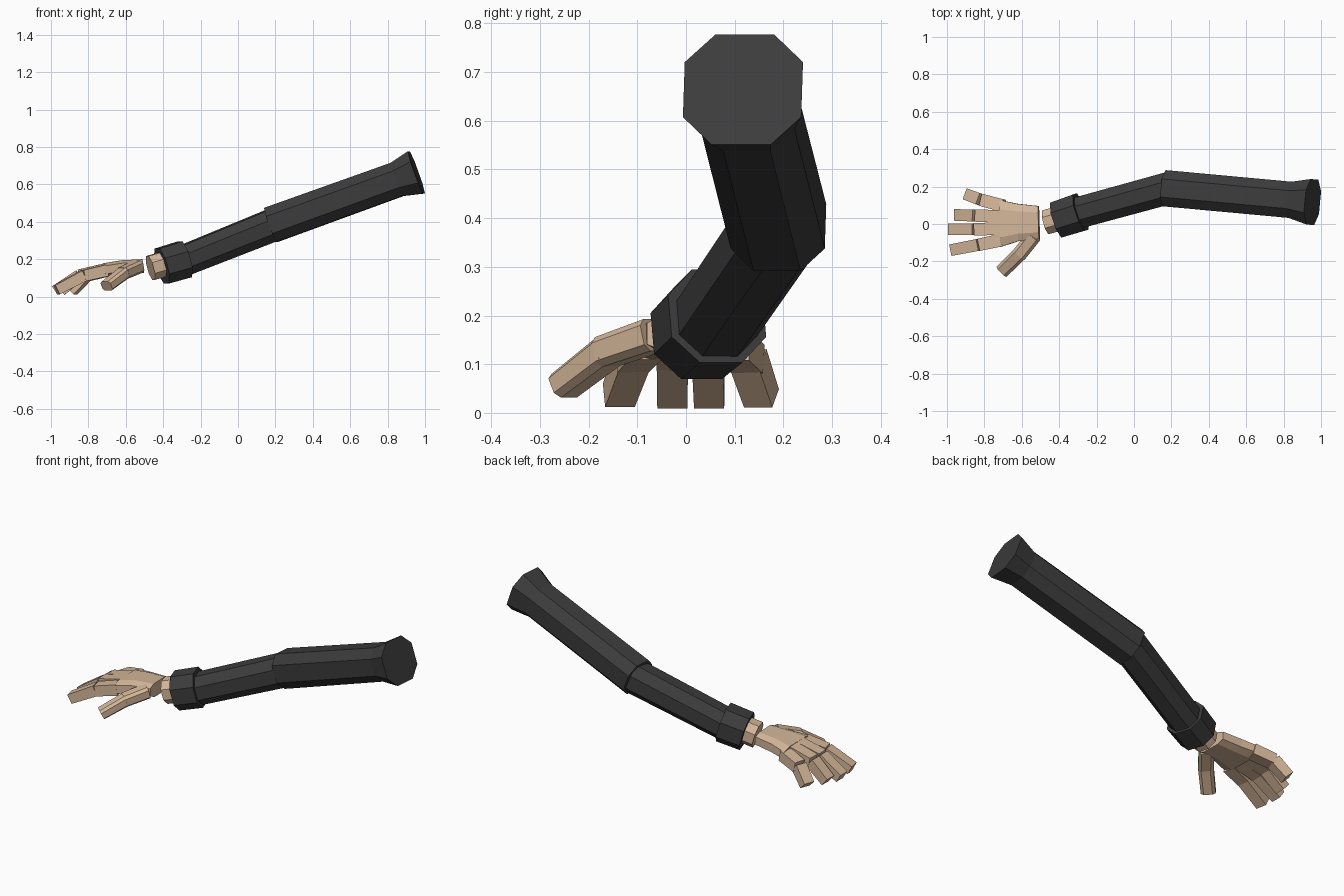
import bpy
import bmesh
from mathutils import Vector

if "Cube" in bpy.data.objects:
    bpy.data.objects.remove(bpy.data.objects["Cube"])


def material(name, rgb):
    m = bpy.data.materials.new(name)
    m.diffuse_color = (*rgb, 1)
    m.use_nodes = True
    m.node_tree.nodes["Principled BSDF"].inputs["Base Color"].default_value = m.diffuse_color
    return m


CLOTH = material("black_cloth", (0.045, 0.045, 0.045))
SKIN = material("tan_skin", (0.66, 0.47, 0.32))


def tube(name, mat, stations, flat=0.45):
    """Loft a chamfered-box section through (centre, half width, half height)."""
    pts = [Vector(s[0]) for s in stations]
    d = (pts[-1] - pts[0]).normalized()
    side = d.cross(Vector((0, 0, 1))).normalized()
    up = side.cross(d)
    f = flat
    if f >= 1:
        shape = [(1, 1), (-1, 1), (-1, -1), (1, -1)]
    else:
        shape = [(1, f), (f, 1), (-f, 1), (-1, f), (-1, -f), (-f, -1), (f, -1), (1, -f)]
    bm = bmesh.new()
    rings = [[bm.verts.new(p + side * a * s[1] + up * b * s[2]) for a, b in shape]
             for p, s in zip(pts, stations)]
    n = len(shape)
    for r0, r1 in zip(rings, rings[1:]):
        for i in range(n):
            j = (i + 1) % n
            bm.faces.new((r0[i], r0[j], r1[j], r1[i]))
    bm.faces.new(rings[0])
    bm.faces.new(rings[-1])
    bmesh.ops.recalc_face_normals(bm, faces=bm.faces)
    me = bpy.data.meshes.new(name)
    bm.to_mesh(me)
    bm.free()
    me.materials.append(mat)
    ob = bpy.data.objects.new(name, me)
    bpy.context.collection.objects.link(ob)
    return ob


# Sleeve: upper arm with flared shoulder end, forearm, cuff
tube("upper_sleeve", CLOTH, [((.176, .190, .383), .097, .097),
                             ((.850, .128, .626), .097, .094),
                             ((.954, .117, .664), .122, .120)], 0.5)
tube("forearm_sleeve", CLOTH, [((.200, .196, .388), .086, .086),
                               ((-.330, .051, .176), .084, .080)])
tube("cuff", CLOTH, [((-.285, .064, .199), .102, .099),
                     ((-.408, .024, .163), .098, .097)])

# Wrist stub, separated from the hand by a small gap
tube("wrist", SKIN, [((-.360, .040, .184), .066, .066),
                     ((-.468, .011, .153), .066, .066)])

# Palm
tube("palm", SKIN, [((-.508, .008, .163), .088, .037),
                    ((-.620, .008, .155), .100, .039),
                    ((-.715, .003, .143), .125, .035)], 0.6)

# Fingers: knuckle, middle joint, tip
fingers = {
    "little_finger": [(-.700, .098, .138), (-.815, .128, .110), (-.887, .155, .030)],
    "ring_finger": [(-.705, .040, .147), (-.845, .045, .115), (-.945, .048, .030)],
    "middle_finger": [(-.710, -.025, .147), (-.850, -.028, .115), (-.980, -.028, .032)],
    "index_finger": [(-.705, -.085, .140), (-.825, -.110, .112), (-.970, -.138, .036)],
}
for name, (a, b, c) in fingers.items():
    tube(name + "_base", SKIN, [(a, .034, .031), (b, .033, .030)], 1)
    tube(name + "_tip", SKIN, [(b, .032, .030), (c, .031, .027)], 1)

# Thumb
tube("thumb_base", SKIN, [((-.535, -.065, .160), .040, .034),
                          ((-.615, -.165, .125), .040, .032)], 0.6)
tube("thumb_tip", SKIN, [((-.608, -.157, .128), .039, .031),
                         ((-.703, -.250, .056), .038, .028)], 0.6)
